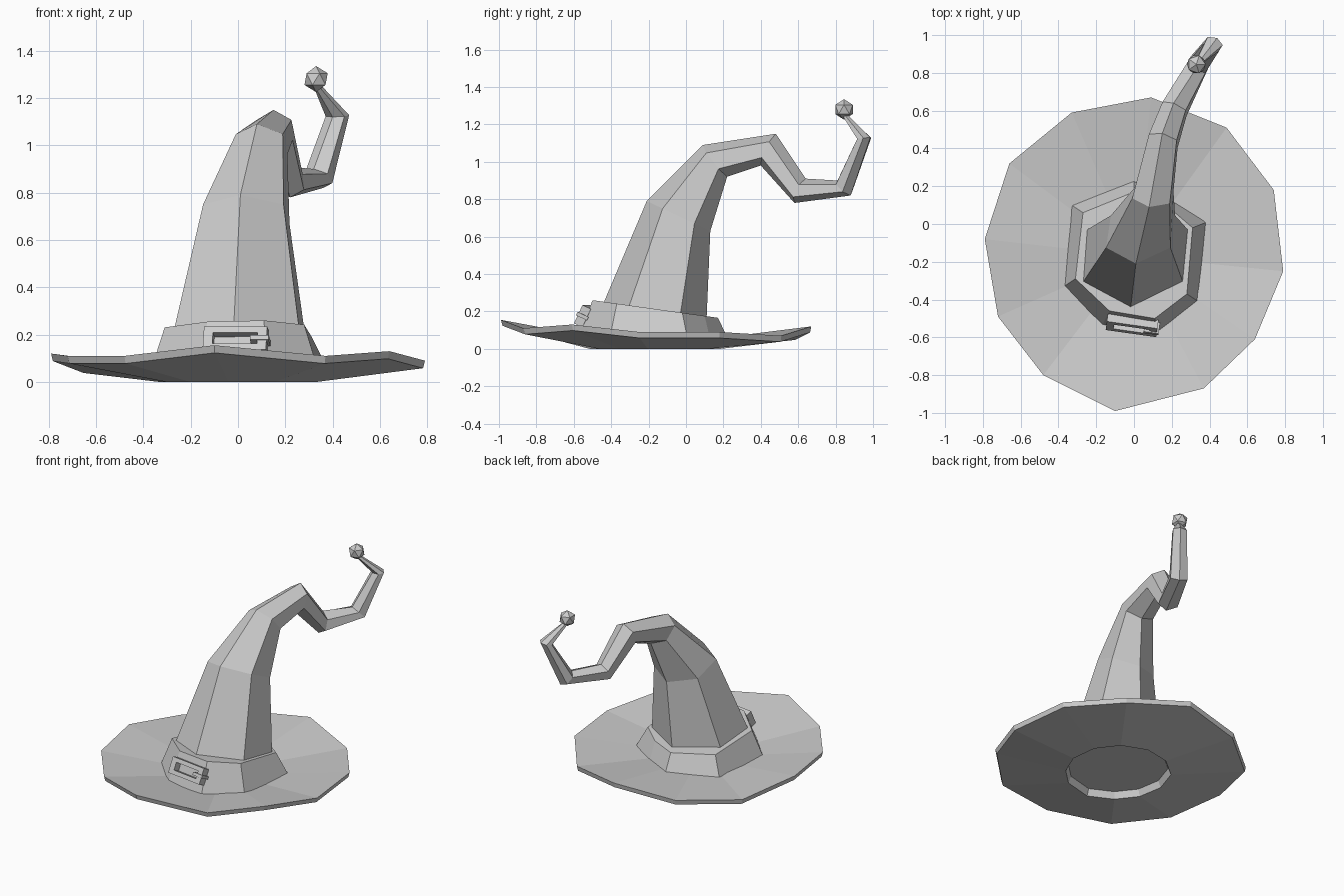
import bpy
import bmesh
import math
from mathutils import Vector, Matrix

cube = bpy.data.objects.get("Cube")
if cube:
    bpy.data.objects.remove(cube, do_unlink=True)

grey = bpy.data.materials.new("plain grey")
grey.use_nodes = True
colour = (0.6, 0.6, 0.6, 1)
grey.diffuse_color = colour
grey.node_tree.nodes["Principled BSDF"].inputs["Base Color"].default_value = colour


def finish(name, bm):
    """Turn a bmesh into a named, flat shaded object."""
    bmesh.ops.recalc_face_normals(bm, faces=bm.faces)
    mesh = bpy.data.meshes.new(name)
    bm.to_mesh(mesh)
    bm.free()
    mesh.materials.append(grey)
    obj = bpy.data.objects.new(name, mesh)
    bpy.context.collection.objects.link(obj)
    return obj


def loft(name, rings, caps=True, closed=False):
    """Join equal rings of points with quads."""
    bm = bmesh.new()
    loops = [[bm.verts.new(p) for p in ring] for ring in rings]
    pairs = list(zip(loops, loops[1:]))
    if closed:
        pairs.append((loops[-1], loops[0]))
    for low, high in pairs:
        for i in range(len(low)):
            j = (i + 1) % len(low)
            bm.faces.new((low[i], low[j], high[j], high[i]))
    if caps:
        bm.faces.new(loops[0])
        bm.faces.new(loops[-1])
    return finish(name, bm)


# Wavy brim: a sloping plate with an uneven rim and a round opening
rim = [(0.09, 0.67, 0.12), (-0.33, 0.59, 0.08), (-0.66, 0.32, 0.07),
       (-0.79, -0.08, 0.12), (-0.72, -0.49, 0.11), (-0.48, -0.8, 0.11),
       (-0.1, -0.99, 0.155), (0.37, -0.87, 0.11), (0.64, -0.61, 0.13),
       (0.79, -0.25, 0.09), (0.74, 0.18, 0.09), (0.49, 0.51, 0.07)]
middle = Vector((0, -0.17, 0))
thickness = 0.032


def inner_ring(factor, z):
    ring = [middle.lerp(Vector((x, y, 0)), factor) for x, y, _ in rim]
    return [(p.x, p.y, z) for p in ring]


rim_under = [(x * 0.99, y * 0.99, z - thickness) for x, y, z in rim]
loft("brim", [inner_ring(0.41, 0.05), rim, rim_under, inner_ring(0.42, 0)],
     caps=False, closed=True)

# Shallow recess seen under the brim
loft("head_opening", [inner_ring(0.36, 0.12), inner_ring(0.42, 0)], caps=False)
bm = bmesh.new()
bm.faces.new([bm.verts.new(p) for p in reversed(inner_ring(0.36, 0.12))])
lining = finish("opening_lining", bm)
lining.data.flip_normals()
if lining.data.polygons[0].normal.z > 0:
    lining.data.flip_normals()

# Eight sided band with a top that slopes down to the back
band_base = [(-0.37, -0.33), (-0.17, -0.54), (0.12, -0.58), (0.34, -0.41),
             (0.385, 0.01), (0.19, 0.13), (0, 0.23), (-0.33, 0.1)]
band_top = [(-0.31, -0.29), (-0.13, -0.46), (0.11, -0.5), (0.28, -0.37),
            (0.31, -0.02), (0.17, 0.1), (0, 0.17), (-0.27, 0.06)]
loft("hat_band", [[(x, y, 0.045) for x, y in band_base],
                  [(x, y, 0.19 - 0.14 * y) for x, y in band_top]])

# Crooked crown: six sided rings as outer ridge, inner ridge, half width, yaw
stations = [
    ((-0.02, -0.46, 0.2), (0.03, 0.11, 0.16), 0.27, 0),
    ((0.01, -0.21, 0.79), (0.06, 0.13, 0.63), 0.17, 0),
    ((0.08, 0.09, 1.09), (0.12, 0.22, 0.92), 0.1, -8),
    ((0.15, 0.48, 1.15), (0.16, 0.4, 0.98), 0.075, -12),
    ((0.21, 0.64, 0.91), (0.22, 0.58, 0.78), 0.065, -20),
    ((0.32, 0.81, 0.9), (0.36, 0.88, 0.82), 0.055, -28),
    ((0.4, 0.92, 1.12), (0.44, 0.985, 1.13), 0.045, -28),
    ((0.33, 0.84, 1.24), (0.345, 0.86, 1.255), 0.014, -28),
]
rings = []
for outer, inner, half_width, yaw in stations:
    outer, inner = Vector(outer), Vector(inner)
    centre, reach = (outer + inner) / 2, (outer - inner) / 2
    turn = math.radians(yaw)
    side = Vector((math.cos(turn), math.sin(turn), 0)) * half_width
    ring = []
    for k in range(6):
        angle = math.tau * k / 6
        across = math.sin(angle) / math.sin(math.pi / 3)
        ring.append(centre + reach * math.cos(angle) + side * across)
    rings.append(ring)
loft("crown", rings)

# Faceted bobble on the tip
bm = bmesh.new()
bmesh.ops.create_icosphere(bm, subdivisions=1, radius=0.055,
                           matrix=Matrix.Translation((0.33, 0.845, 1.28)))
finish("tip_bobble", bm)

# Buckle: four bars and a prong, leaning with the front of the band
lean = (Matrix.Translation((-0.01, -0.535, 0.175))
        @ Matrix.Rotation(math.radians(-8), 4, "Z")
        @ Matrix.Rotation(math.radians(-25), 4, "X"))


def bar(name, x, z, width, height, depth=0.05):
    bm = bmesh.new()
    place = (lean @ Matrix.Translation((x, 0, z))
             @ Matrix.Diagonal((width, depth, height, 1)))
    bmesh.ops.create_cube(bm, size=1, matrix=place)
    finish(name, bm)


for name, sign in (("upper", 1), ("lower", -1)):
    bar("buckle_" + name + "_bar", 0, sign * 0.04, 0.27, 0.028)
for name, sign in (("left", 1), ("right", -1)):
    bar("buckle_" + name + "_bar", sign * 0.115, 0, 0.04, 0.06)
bar("buckle_prong", 0.105, 0, 0.08, 0.02, 0.065)
